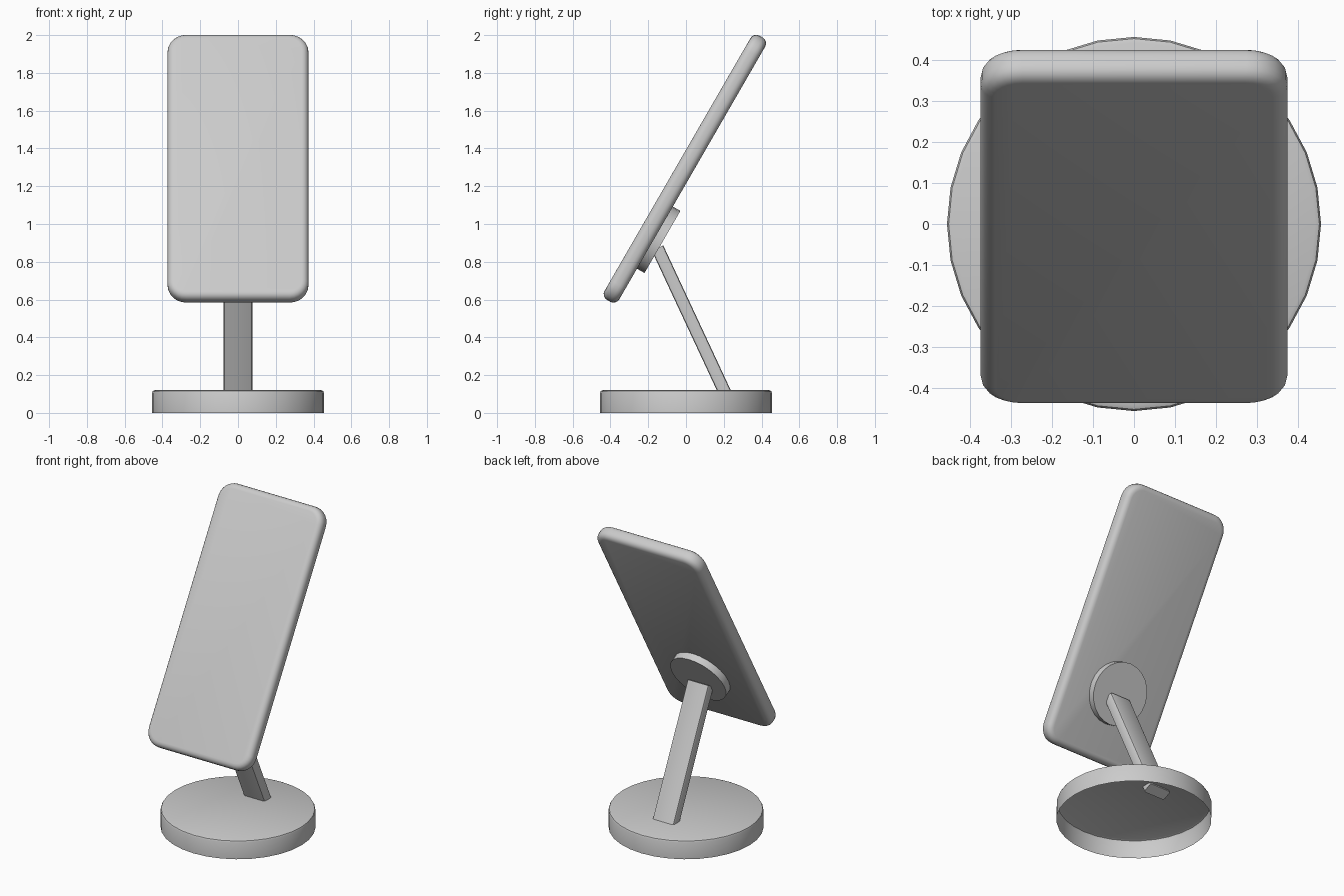
import bpy, bmesh
from math import radians, sin, cos
from mathutils import Vector

if "Cube" in bpy.data.objects:
    bpy.data.objects.remove(bpy.data.objects["Cube"])

LEAN = radians(30)                              # screen leans back
UP = Vector((0, sin(LEAN), cos(LEAN)))          # along the slab
BACK = Vector((0, cos(LEAN), -sin(LEAN)))       # out of its rear face
SLAB_CENTRE = Vector((0, -0.006, 1.2925))


def bevel(bm, edges, width, segments):
    bmesh.ops.bevel(bm, geom=edges, offset=width, segments=segments,
                    profile=0.5, affect='EDGES', clamp_overlap=True)


def finish(bm, name, location, tilt=0.0):
    bmesh.ops.recalc_face_normals(bm, faces=bm.faces)
    mesh = bpy.data.meshes.new(name)
    bm.to_mesh(mesh)
    bm.free()
    obj = bpy.data.objects.new(name, mesh)
    bpy.context.collection.objects.link(obj)
    obj.location = location
    obj.rotation_euler.x = tilt
    bpy.ops.object.select_all(action='DESELECT')
    obj.select_set(True)
    bpy.context.view_layer.objects.active = obj
    bpy.ops.object.shade_smooth_by_angle(angle=radians(35))
    return obj


def box(size):
    bm = bmesh.new()
    bmesh.ops.create_cube(bm, size=1)
    bmesh.ops.scale(bm, vec=size, verts=bm.verts)
    return bm


def edges_along(bm, axis):
    return [e for e in bm.edges
            if abs((e.verts[0].co - e.verts[1].co).normalized()[axis]) > 0.99]


def disc(radius, depth, sides):
    bm = bmesh.new()
    bmesh.ops.create_cone(bm, cap_ends=True, segments=sides,
                          radius1=radius, radius2=radius, depth=depth)
    return bm


# Base: shallow shell, softened top rim, open underneath
bm = disc(0.455, 0.12, 32)
bm.normal_update()
bmesh.ops.delete(bm, geom=[f for f in bm.faces if f.normal.z < -0.9],
                 context='FACES_ONLY')
bevel(bm, [e for e in bm.edges if all(v.co.z > 0.05 for v in e.verts)], 0.014, 2)
finish(bm, "base", (0, 0, 0.06))

# Stem: slanted bar running from inside the base up into the mounting disc
low, high = Vector((0, 0.212, 0.095)), Vector((0, -0.151, 0.872))
bm = box((0.152, 0.067, (high - low).length))
bevel(bm, edges_along(bm, 2), 0.012, 2)
finish(bm, "stem", (low + high) / 2, radians(25))

# Mounting disc on the back of the slab
bm = disc(0.19, 0.05, 24)
finish(bm, "mounting_disc", SLAB_CENTRE - UP * 0.395 + BACK * 0.066, radians(-120))

# Slab: rounded corners, then rounded front and back rims
bm = box((0.746, 0.09, 1.615))
bevel(bm, edges_along(bm, 1), 0.1, 6)
bevel(bm, [e for e in bm.edges
           if abs(e.verts[0].co.y - e.verts[1].co.y) < 1e-5], 0.035, 4)
finish(bm, "phone_slab", SLAB_CENTRE, -LEAN)
